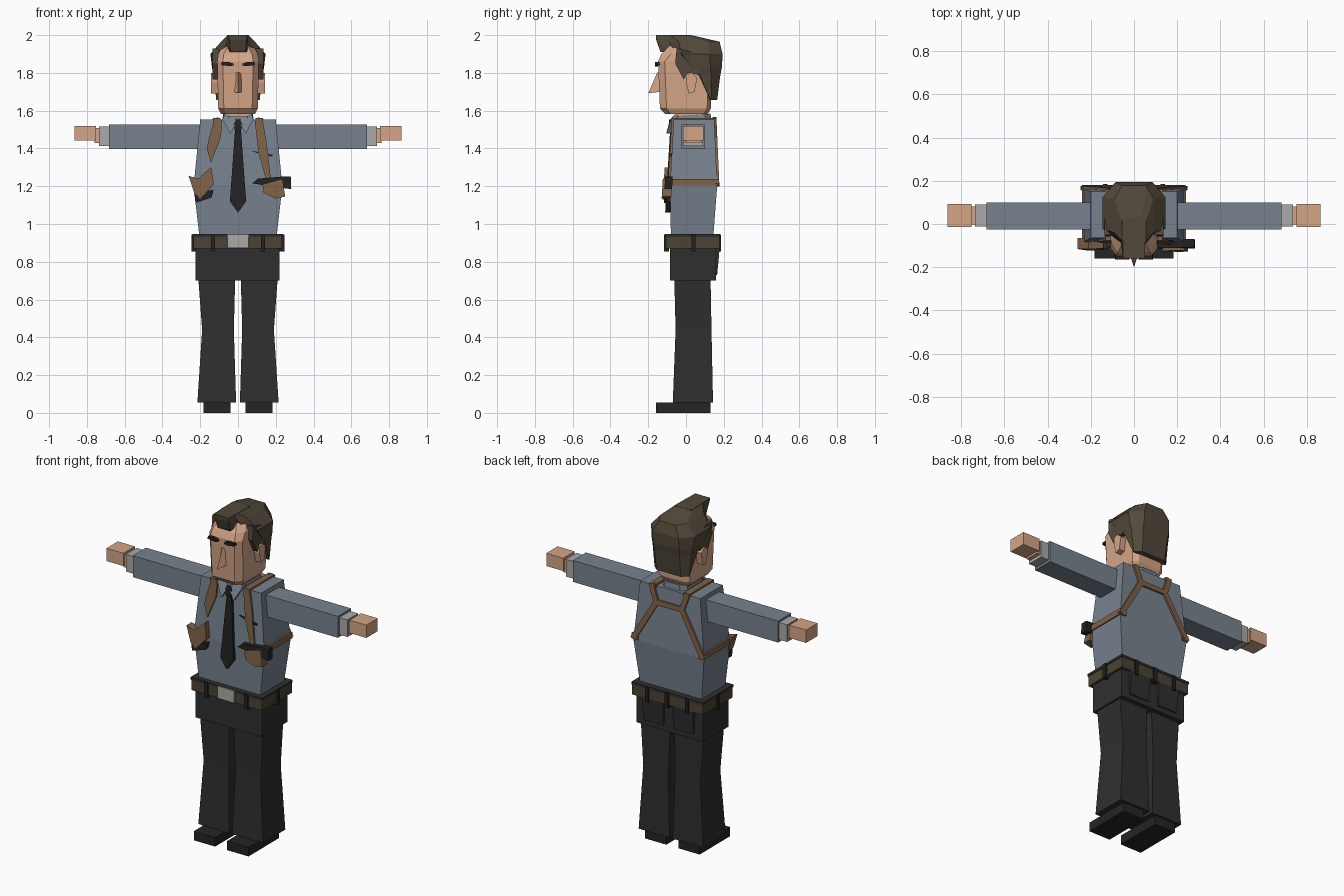
import bpy, bmesh
from mathutils import Vector


def mat(name, r, g, b):
    m = bpy.data.materials.new(name)
    m.diffuse_color = (r, g, b, 1)
    return m


SHIRT = mat("blue_grey_shirt", 0.185, 0.225, 0.275)
TROUSER = mat("charcoal_cloth", 0.028, 0.028, 0.028)
SHOE = mat("black_leather", 0.018, 0.018, 0.018)
SKIN = mat("skin", 0.66, 0.375, 0.24)
HAIR = mat("dark_brown_hair", 0.085, 0.066, 0.043)
BELT = mat("belt_brown", 0.072, 0.055, 0.033)
STRAP = mat("tan_leather", 0.215, 0.12, 0.063)
GREY = mat("light_grey", 0.40, 0.40, 0.39)
DARK = mat("near_black", 0.016, 0.016, 0.017)


def loft(name, rings, m):
    """Skin a stack of equal-length point rings and cap both ends."""
    bm = bmesh.new()
    vs = [[bm.verts.new(p) for p in r] for r in rings]
    n = len(rings[0])
    for a, b in zip(vs, vs[1:]):
        for i in range(n):
            j = (i + 1) % n
            bm.faces.new((a[i], a[j], b[j], b[i]))
    bm.faces.new(vs[0][::-1])
    bm.faces.new(vs[-1])
    bmesh.ops.recalc_face_normals(bm, faces=bm.faces)
    me = bpy.data.meshes.new(name)
    bm.to_mesh(me)
    bm.free()
    me.materials.append(m)
    ob = bpy.data.objects.new(name, me)
    bpy.context.collection.objects.link(ob)
    return ob


def ring(z, x0, x1, y0, y1, cx=0, cf=0, cb=0):
    """Horizontal rectangle; cx/cf/cb cut its front and back corners."""
    if not cx:
        return [(x0, y0, z), (x1, y0, z), (x1, y1, z), (x0, y1, z)]
    return [(x0 + cx, y0, z), (x1 - cx, y0, z), (x1, y0 + cf, z), (x1, y1 - cb, z),
            (x1 - cx, y1, z), (x0 + cx, y1, z), (x0, y1 - cb, z), (x0, y0 + cf, z)]


def box(name, x0, x1, y0, y1, z0, z1, m):
    return loft(name, [ring(z0, x0, x1, y0, y1), ring(z1, x0, x1, y0, y1)], m)


def side_prism(name, pts, x0, x1, m):
    return loft(name, [[(x, y, z) for y, z in pts] for x in (x0, x1)], m)


def front_y(z):
    return -0.085 + (z - 1.2) * 0.06


def back_y(z):
    return 0.165 - (z - 1.2) * 0.044


def slab(name, pts, m, out=0.012, depth=0.02, back=False):
    """Plate following the chest or the back, drawn in x and z."""
    s, f = (1, back_y) if back else (-1, front_y)
    return loft(name, [[(x, f(z) + s * d, z) for x, z in pts] for d in (out, out - depth)], m)


def back_band(name, a, b, w):
    a, b = Vector(a), Vector(b)
    d = (b - a).normalized() * w / 2
    n = Vector((-d.y, d.x))
    slab(name, [a + n - d, b + n + d, b - n + d, a - n - d], STRAP, back=True)


# Legs, shoes, sleeves, hands and ears on both sides
for s, side in ((-1, "left"), (1, "right")):
    def X(a, b):
        return min(a * s, b * s), max(a * s, b * s)
    box(side + "_shoe", *X(0.04, 0.182), -0.16, 0.13, 0, 0.055, SHOE)
    loft(side + "_trouser_leg", [
        ring(0.055, *X(0.01, 0.215), -0.07, 0.143),
        ring(0.44, *X(0.022, 0.19), -0.055, 0.135),
        ring(0.71, *X(0.015, 0.21), -0.062, 0.13)], TROUSER)
    box(side + "_sleeve", *X(0.17, 0.683), -0.025, 0.10, 1.398, 1.527, SHIRT)
    box(side + "_cuff", *X(0.68, 0.737), -0.012, 0.09, 1.412, 1.515, GREY)
    box(side + "_wrist", *X(0.73, 0.76), -0.003, 0.082, 1.43, 1.508, SKIN)
    box(side + "_hand", *X(0.752, 0.865), -0.015, 0.093, 1.442, 1.519, SKIN)
    side_prism(side + "_ear", [(0.0, 1.75), (0.0, 1.79), (0.03, 1.80), (0.06, 1.775),
                               (0.045, 1.70), (0.015, 1.69)], *X(0.095, 0.143), SKIN)
    side_prism(side + "_sideburn", [(-0.05, 1.93), (-0.057, 1.85), (-0.012, 1.765), (0.01, 1.80),
                                    (0.065, 1.79), (0.08, 1.9)], *X(0.09, 0.136), HAIR)
    # Brow and shut eye
    loft(side + "_brow", [[(s * x, y, z) for x, z in
         ((0.022, 1.84), (0.045, 1.835), (0.088, 1.842), (0.085, 1.857), (0.05, 1.858), (0.025, 1.85))]
         for y in (-0.165, -0.13)], DARK)
    # Collar flap
    loft(side + "_collar_flap", [[(s * x, y + d, z) for x, y, z in
         ((0.0, -0.085, 1.552), (0.04, -0.105, 1.478), (0.082, -0.08, 1.555), (0.07, -0.06, 1.58))]
         for d in (0, 0.022)], SHIRT)
    # Belt loops and rear pocket
    box(side + "_front_loop", *X(0.122, 0.144), -0.117, -0.09, 0.855, 0.945, DARK)
    box(side + "_side_loop", *X(0.21, 0.246), 0.028, 0.05, 0.855, 0.945, DARK)
    box(side + "_back_loop", *X(0.122, 0.144), 0.16, 0.186, 0.855, 0.945, DARK)
    loft(side + "_back_pocket", [ring(0.73, *X(0.035, 0.165), 0.14, 0.165),
                                 ring(0.87, *X(0.03, 0.17), 0.14, 0.178)], TROUSER)
    # Harness at flank, back and shoulder
    box(side + "_flank_strap", *X(0.2, 0.242), -0.092, 0.173, 1.203, 1.238, STRAP)
    back_band(side + "_back_strap_low", (s * 0.225, 1.22), (s * 0.085, 1.46), 0.032)
    back_band(side + "_back_strap_high", (s * 0.085, 1.46), (s * 0.115, 1.545), 0.032)
    box(side + "_shoulder_strap", *X(0.092, 0.132), -0.077, 0.16, 1.54, 1.562, STRAP)

back_band("cross_strap", (-0.085, 1.46), (0.085, 1.46), 0.03)

# Hips, belt and buckle
box("hips", -0.225, 0.22, -0.085, 0.158, 0.70, 0.90, TROUSER)
box("belt", -0.236, 0.234, -0.107, 0.177, 0.87, 0.935, BELT)
box("waistband", -0.24, 0.238, -0.11, 0.18, 0.932, 0.947, TROUSER)
box("buckle", -0.056, 0.056, -0.116, -0.1, 0.872, 0.945, GREY)
box("middle_back_loop", -0.012, 0.012, 0.16, 0.186, 0.855, 0.945, DARK)

# Shirt body and collar
loft("shirt", [ring(0.94, -0.205, 0.205, -0.08, 0.145),
               ring(1.2, -0.235, 0.235, -0.085, 0.165),
               ring(1.552, -0.2, 0.2, -0.065, 0.15)], SHIRT)
loft("collar", [ring(1.54, -0.085, 0.085, -0.075, 0.135, 0.03, 0.03, 0.03),
                [(x, y, 1.574 + 0.08 * y) for x, y, z in
                 ring(0, -0.078, 0.078, -0.07, 0.13, 0.03, 0.03, 0.03)]], SHIRT)

# Tie with knot
slab("tie", [(-0.015, 1.51), (0.015, 1.51), (0.043, 1.12), (0, 1.06), (-0.043, 1.12)],
     DARK, 0.017, 0.03)
slab("tie_knot", [(-0.012, 1.552), (0.012, 1.552), (0.024, 1.525), (0.014, 1.49),
                  (-0.014, 1.49), (-0.024, 1.525)], DARK, 0.026, 0.04)

# Front harness straps, pocket line, holsters and pistol
slab("left_chest_strap", [(-0.125, 1.552), (-0.085, 1.552), (-0.09, 1.46), (-0.143, 1.325),
                          (-0.165, 1.40), (-0.155, 1.45)], STRAP)
slab("right_chest_strap", [(0.088, 1.552), (0.13, 1.552), (0.15, 1.44), (0.175, 1.23),
                           (0.15, 1.23), (0.108, 1.38)], STRAP)
slab("pocket_line", [(0.065, 1.39), (0.185, 1.367), (0.18, 1.357), (0.12, 1.367)], DARK, 0.008)
slab("left_holster", [(-0.262, 1.255), (-0.21, 1.24), (-0.142, 1.30), (-0.128, 1.21), (-0.2, 1.13),
                      (-0.232, 1.165)], STRAP, 0.034, 0.05)
slab("left_holster_tip", [(-0.232, 1.165), (-0.13, 1.18), (-0.14, 1.14), (-0.225, 1.112)],
     DARK, 0.026, 0.035)
slab("pistol", [(0.075, 1.215), (0.105, 1.24), (0.245, 1.252), (0.28, 1.25), (0.282, 1.185),
                (0.24, 1.19), (0.14, 1.205)], DARK, 0.028, 0.04)
slab("right_holster", [(0.135, 1.165), (0.13, 1.21), (0.235, 1.24), (0.25, 1.145), (0.2, 1.135)],
     STRAP, 0.04, 0.05)

# Neck, head and nose
box("neck", -0.07, 0.07, -0.055, 0.1, 1.53, 1.61, SKIN)
loft("head", [ring(1.582, -0.09, 0.09, -0.11, 0.115, 0.03, 0.03, 0.02),
              ring(1.612, -0.105, 0.105, -0.138, 0.132, 0.03, 0.035, 0.02),
              ring(1.86, -0.11, 0.11, -0.148, 0.14, 0.03, 0.035, 0.02),
              ring(1.90, -0.105, 0.105, -0.13, 0.14, 0.03, 0.05, 0.02),
              ring(1.945, -0.08, 0.08, -0.085, 0.12, 0.03, 0.05, 0.02)], SKIN)
loft("nose", [[(-0.018, -0.14, 1.803), (0.018, -0.14, 1.803), (0, -0.152, 1.803)],
              [(-0.022, -0.135, 1.70), (0.022, -0.135, 1.70), (0, -0.2, 1.692)]], SKIN)

# Swept hair: main cap and front quiff
loft("hair", [ring(1.657, -0.115, 0.115, 0.125, 0.165, 0.035, 0.005, 0.03),
              ring(1.79, -0.13, 0.13, 0.062, 0.182, 0.045, 0.01, 0.05),
              ring(1.83, -0.138, 0.138, 0.02, 0.19, 0.05, 0.01, 0.06),
              ring(1.9, -0.146, 0.146, -0.052, 0.194, 0.06, 0.03, 0.07),
              ring(1.965, -0.09, 0.09, -0.09, 0.178, 0.035, 0.05, 0.06),
              ring(1.999, -0.055, 0.055, -0.1, 0.03, 0.02, 0.02, 0.02)], HAIR)
loft("hair_quiff", [[(-w, y, z), (w, y, z), (t, y2, z2), (-t, y2, z2)] for w, y, z, t, y2, z2 in
                    ((0.04, -0.135, 1.91, 0.045, -0.158, 1.975),
                     (0.05, -0.10, 1.91, 0.05, -0.16, 2.0),
                     (0.075, 0.0, 1.93, 0.055, 0.03, 2.0))], HAIR)
